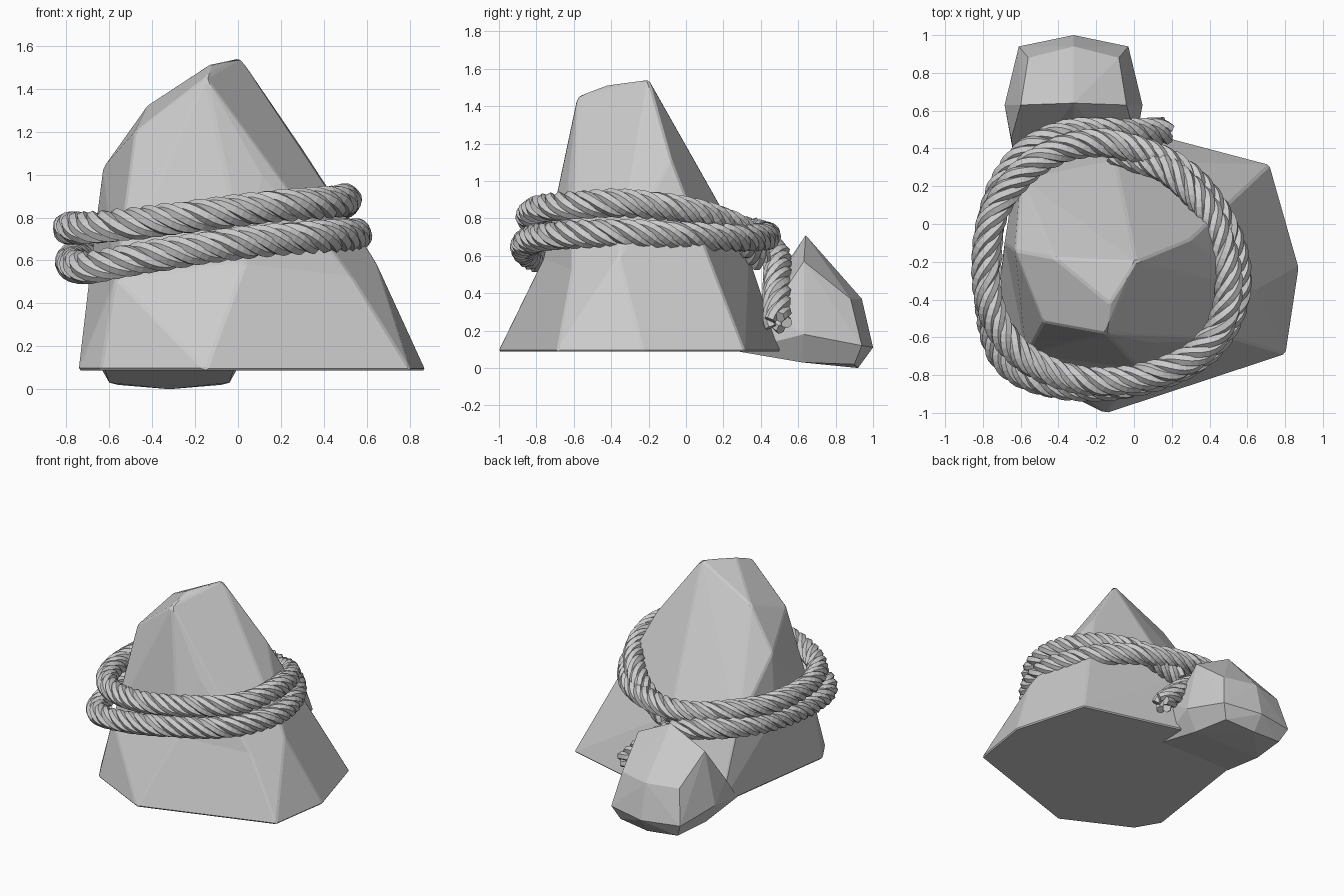
import bpy, bmesh, math
from mathutils import Vector

old = bpy.data.objects.get("Cube")
if old:
    bpy.data.objects.remove(old, do_unlink=True)


def make_material(name, rgb):
    mat = bpy.data.materials.new(name)
    mat.use_nodes = True
    mat.diffuse_color = (*rgb, 1)
    mat.node_tree.nodes["Principled BSDF"].inputs["Base Color"].default_value = (*rgb, 1)
    return mat


grey = make_material("stone_grey", (0.6, 0.6, 0.6))


def add_object(name, mesh):
    obj = bpy.data.objects.new(name, mesh)
    bpy.context.collection.objects.link(obj)
    mesh.materials.clear()
    mesh.materials.append(grey)
    return obj


def add_hull(bm, corners, open_ring=()):
    """Add the hull of the corners, leaving out faces that lie within open_ring."""
    verts = [bm.verts.new(co) for co in corners]
    ring = {v for v, co in zip(verts, corners) if co in open_ring}
    bmesh.ops.convex_hull(bm, input=verts)
    caps = [f for f in bm.faces if all(v in ring for v in f.verts)]
    bmesh.ops.delete(bm, geom=caps, context='FACES')


def rock(name, bm, bevel):
    """Clean up a faceted stone and wear its edges a little."""
    bmesh.ops.remove_doubles(bm, verts=bm.verts[:], dist=.0001)
    loose = [v for v in bm.verts if not v.link_faces]
    bmesh.ops.delete(bm, geom=loose, context='VERTS')
    bmesh.ops.dissolve_limit(bm, angle_limit=math.radians(3),
                             verts=bm.verts[:], edges=bm.edges[:])
    bmesh.ops.recalc_face_normals(bm, faces=bm.faces[:])
    mesh = bpy.data.meshes.new(name)
    bm.to_mesh(mesh)
    bm.free()
    obj = add_object(name, mesh)
    if bevel:
        mod = obj.modifiers.new("worn_edges", 'BEVEL')
        mod.width = bevel
        mod.segments = 1
        mod.angle_limit = math.radians(15)


# Large stone: flared skirt below a waist, leaning crown above it
footprint = [(x, y, .088) for x, y in (
    (-.15, -1.005), (.805, -.69), (.875, -.23), (.72, .315), (0, .505),
    (-.6, .44), (-.745, -.58), (-.64, -.76))]
waist = [(-.57, -.69, .52), (.03, -.765, .58), (.54, -.61, .51), (.645, -.36, .59),
         (.51, .12, .6), (-.1, .335, .6), (-.6, .24, .6), (-.685, -.1, .6)]
crown = [(.01, -.2, 1.545), (-.13, -.42, 1.515), (-.15, -.58, 1.455),
         (-.42, -.18, 1.325), (-.48, -.52, 1.2), (-.63, -.14, 1.03),
         (.3, -.08, 1.12), (.11, -.63, 1)]
stone = bmesh.new()
add_hull(stone, footprint + waist, waist)
add_hull(stone, waist + crown, waist)
rock("large_stone", stone, .01)

# Small stone leaning behind: mirrored corners around its own middle
mid = -.32
half = [(.28, .63, .57), (.24, .88, .37), (.29, .94, .12), (.365, .63, .18),
        (.33, .45, .3), (.24, .9, .02), (.28, .62, .03), (.3, .27, .09)]
centre = [(mid, .64, .71), (mid, .94, .37), (mid, 1, .11), (mid, .92, 0), (mid, .5, .5)]
stone = bmesh.new()
add_hull(stone, centre + [(mid + s * x, y, z) for x, y, z in half for s in (-1, 1)])
rock("small_stone", stone, 0)

# Rope path: two turns round the large stone, then a tail dropping behind it
path = [Vector(p) for p in (
    (-.1, .38, .59), (.04, .34, .67), (.2, .27, .75), (.4, .05, .83), (.5, -.3, .88),
    (.42, -.6, .87), (.15, -.78, .85), (-.25, -.83, .8), (-.6, -.69, .76),
    (-.77, -.4, .75), (-.76, 0, .75), (-.58, .28, .74), (-.3, .42, .71),
    (0, .4, .7), (.3, .24, .7), (.5, -.06, .71), (.54, -.38, .72),
    (.37, -.68, .71), (0, -.84, .68), (-.4, -.85, .62), (-.68, -.72, .57),
    (-.77, -.4, .58), (-.75, .05, .62), (-.6, .35, .64), (-.38, .47, .62),
    (-.18, .49, .54), (0, .485, .4), (.16, .49, .24))]


def smooth_path(pts, spacing):
    """Catmull-Rom curve through pts, resampled about evenly."""
    ends = [2 * pts[0] - pts[1]] + pts + [2 * pts[-1] - pts[-2]]
    out = []
    for a, b, c, d in zip(ends, ends[1:], ends[2:], ends[3:]):
        n = max(2, round((c - b).length / spacing))
        for i in range(n):
            t = i / n
            out.append(.5 * (2 * b + (c - a) * t + (2 * a - 5 * b + 4 * c - d) * t ** 2
                             + (3 * b - a - 3 * c + d) * t ** 3))
    return out + [pts[-1]]


def twisted_rope(name, pts, strands, offset, thickness, pitch):
    curve = bpy.data.curves.new(name, 'CURVE')
    curve.dimensions = '3D'
    curve.bevel_depth = thickness
    curve.bevel_resolution = 1
    curve.use_fill_caps = True
    lines = [[] for _ in range(strands)]
    tangent = (pts[1] - pts[0]).normalized()
    side = tangent.orthogonal().normalized()
    turn = 0
    for i, p in enumerate(pts):
        new = (pts[min(i + 1, len(pts) - 1)] - pts[max(i - 1, 0)]).normalized()
        side = tangent.rotation_difference(new) @ side
        side = (side - new * side.dot(new)).normalized()
        tangent = new
        up = tangent.cross(side)
        if i:
            turn += (p - pts[i - 1]).length / pitch * math.tau
        for k, line in enumerate(lines):
            a = turn + k * math.tau / strands
            line.append(p + offset * (math.cos(a) * side + math.sin(a) * up))
    for line in lines:
        spline = curve.splines.new('POLY')
        spline.points.add(len(line) - 1)
        for pt, co in zip(spline.points, line):
            pt.co = (*co, 1)
    guide = bpy.data.objects.new(name + "_guide", curve)
    bpy.context.collection.objects.link(guide)
    bpy.context.view_layer.update()
    mesh = bpy.data.meshes.new_from_object(
        guide.evaluated_get(bpy.context.evaluated_depsgraph_get()))
    bpy.data.objects.remove(guide, do_unlink=True)
    add_object(name, mesh)
    for face in mesh.polygons:
        face.use_smooth = False


twisted_rope("rope", smooth_path(path, .025), 5, .047, .032, .4)
